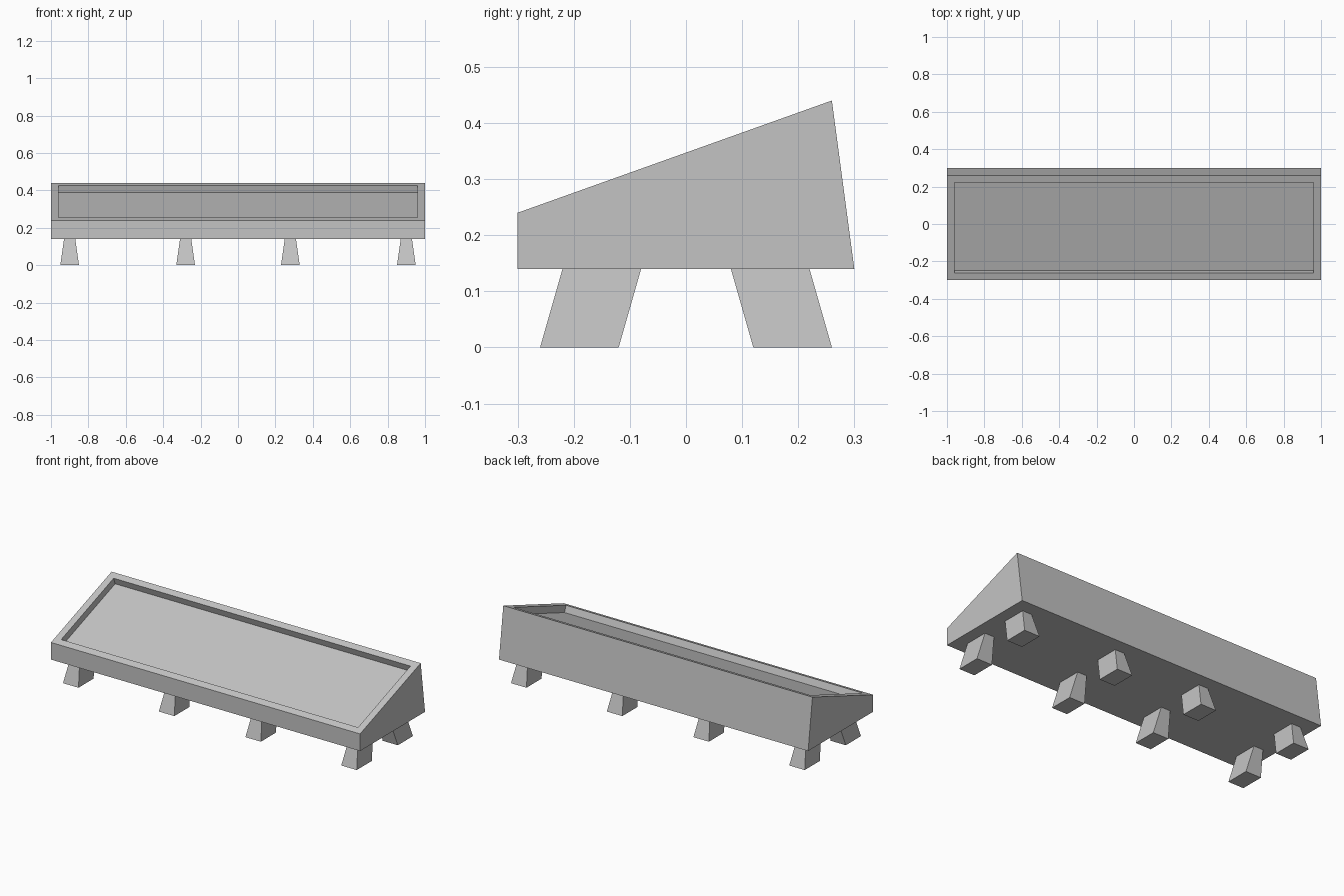
import bpy, bmesh

if "Cube" in bpy.data.objects:
    bpy.data.objects.remove(bpy.data.objects["Cube"])

grey = bpy.data.materials.new("plain grey")
grey.diffuse_color = (0.55, 0.55, 0.55, 1)
grey.use_nodes = True
grey.node_tree.nodes["Principled BSDF"].inputs["Base Color"].default_value = grey.diffuse_color


def add_object(name, bm):
    bmesh.ops.recalc_face_normals(bm, faces=bm.faces)
    mesh = bpy.data.meshes.new(name)
    bm.to_mesh(mesh)
    bm.free()
    mesh.materials.append(grey)
    ob = bpy.data.objects.new(name, mesh)
    bpy.context.collection.objects.link(ob)
    return ob


# Wedge-shaped box: side profile (y, z) extruded along x
profile = [(-0.3, 0.14), (0.3, 0.14), (0.26, 0.44), (-0.3, 0.24)]
bm = bmesh.new()
side = bm.faces.new([bm.verts.new((-1, y, z)) for y, z in profile])
ext = bmesh.ops.extrude_face_region(bm, geom=[side], use_keep_orig=True)
new_verts = [g for g in ext["geom"] if isinstance(g, bmesh.types.BMVert)]
bmesh.ops.translate(bm, verts=new_verts, vec=(2, 0, 0))
bmesh.ops.recalc_face_normals(bm, faces=bm.faces)

# Sunken sloping panel: inset the top face, then push it straight in
top = max(bm.faces, key=lambda f: f.normal.z)
bmesh.ops.inset_region(bm, faces=[top], thickness=0.04, use_even_offset=True)
normal = top.normal.copy()
sunk = bmesh.ops.extrude_discrete_faces(bm, faces=[top])["faces"][0]
bmesh.ops.translate(bm, verts=sunk.verts[:], vec=normal * -0.04)
add_object("display_box", bm)


# Tapered legs, splayed towards the front and the back
def leg(name, x, s):
    bm = bmesh.new()
    bmesh.ops.create_cube(bm, size=1)
    for v in bm.verts:
        upper = v.co.z > 0
        v.co.x = x + v.co.x * (0.06 if upper else 0.10)
        v.co.y = s * (0.15 if upper else 0.19) + v.co.y * 0.14
        v.co.z = 0.14 if upper else 0
    add_object(name, bm)


for i, x in enumerate((-0.9, -0.28, 0.28, 0.9), 1):
    leg(f"front_leg_{i}", x, -1)
    leg(f"back_leg_{i}", x, 1)
